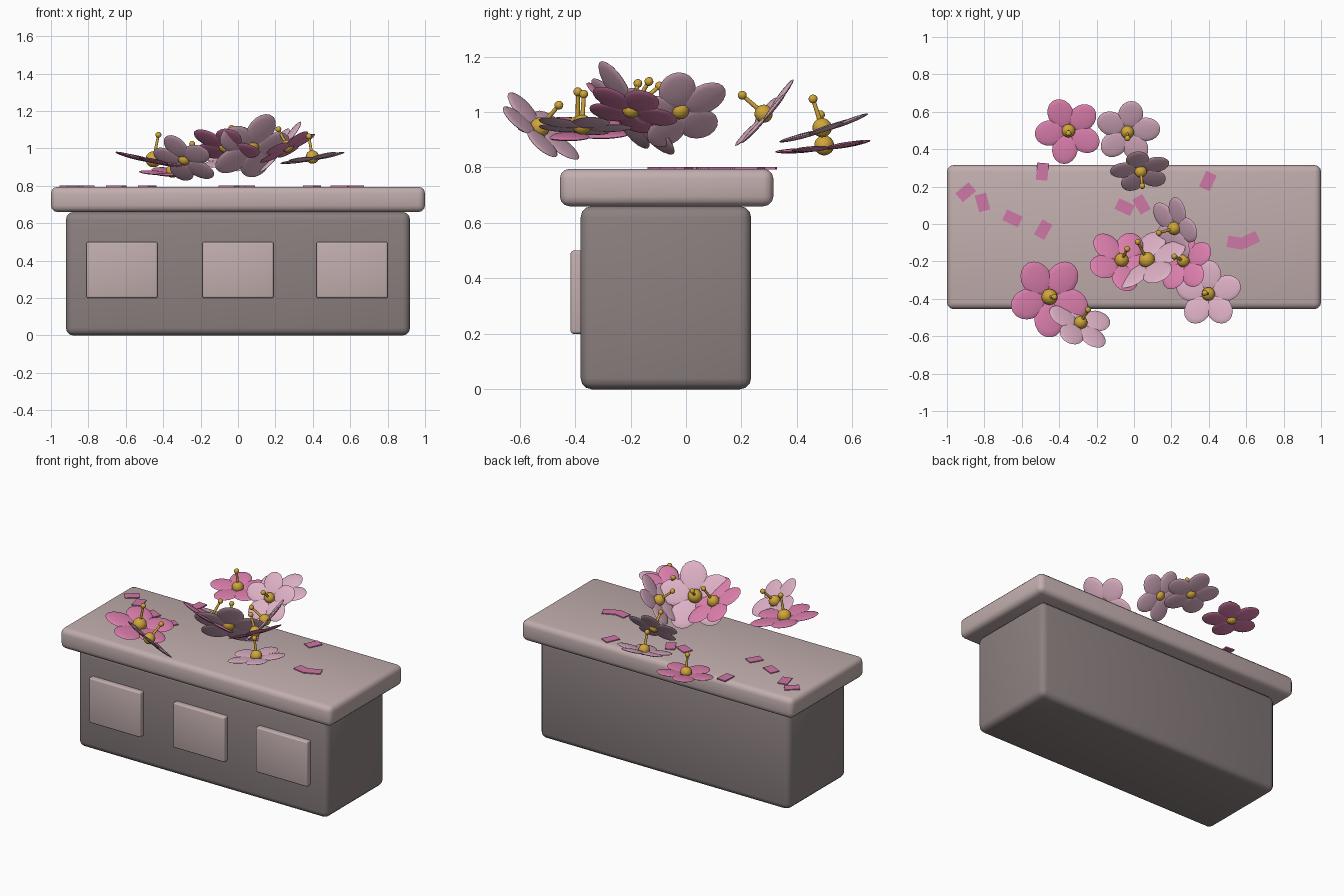
import bpy, bmesh, math
from mathutils import Vector, Matrix

if "Cube" in bpy.data.objects:
    bpy.data.objects.remove(bpy.data.objects["Cube"])


def mat(name, rgb):
    m = bpy.data.materials.new(name)
    lin = [((c / 255 + 0.055) / 1.055) ** 2.4 for c in rgb]
    m.diffuse_color = (*lin, 1)
    m.use_nodes = True
    m.node_tree.nodes["Principled BSDF"].inputs["Base Color"].default_value = m.diffuse_color
    return m


STONE = mat("light_stone", (194, 174, 174))
BODY = mat("dark_stone", (140, 128, 128))
PINK = mat("pink_petal", (222, 128, 174))
PALE = mat("pale_petal", (222, 177, 198))
GOLD = mat("gold", (208, 166, 58))
SCATTER = mat("scattered_petal", (207, 120, 166))


def finish(name, bm, material):
    me = bpy.data.meshes.new(name)
    bm.to_mesh(me)
    bm.free()
    me.materials.append(material)
    ob = bpy.data.objects.new(name, me)
    bpy.context.collection.objects.link(ob)
    bpy.context.view_layer.objects.active = ob
    bpy.ops.object.select_all(action='DESELECT')
    ob.select_set(True)
    bpy.ops.object.shade_smooth_by_angle(angle=math.radians(40))
    return ob


def box(name, lo, hi, material, bevel=0.0, rot=0.0):
    lo, hi = Vector(lo), Vector(hi)
    bm = bmesh.new()
    bmesh.ops.create_cube(bm, size=1, matrix=Matrix.Translation((lo + hi) / 2)
                          @ Matrix.Rotation(rot, 4, 'Z') @ Matrix.Diagonal((*(hi - lo), 1)))
    if bevel:
        bmesh.ops.bevel(bm, geom=bm.edges[:], offset=bevel, segments=3,
                        profile=0.5, affect='EDGES')
    return finish(name, bm, material)


# Counter body, overhanging top slab and three front panels
box("counter_body", (-0.92, -0.38, 0), (0.92, 0.235, 0.66), BODY, 0.04)
box("top_slab", (-1, -0.455, 0.66), (1, 0.315, 0.795), STONE, 0.035)
for i, x in enumerate((-0.62, 0, 0.61)):
    box(f"front_panel_{i + 1}", (x - 0.19, -0.416, 0.2), (x + 0.19, -0.37, 0.5), STONE, 0.01)

# Loose petals lying on the slab: x, y, angle in degrees
for i, (x, y, a) in enumerate([
        (-0.49, 0.28, 85), (-0.90, 0.17, 40), (-0.81, 0.115, 105), (-0.65, 0.03, -25),
        (-0.485, -0.03, 60), (-0.05, 0.09, -25), (0.04, 0.105, -60), (0.395, 0.23, 65),
        (0.545, -0.10, -10), (0.62, -0.085, 25)]):
    box(f"loose_petal_{i + 1}", (x - 0.046, y - 0.031, 0.793), (x + 0.046, y + 0.031, 0.801),
        SCATTER, rot=math.radians(a))


def flower(name, pos, normal, r, phase, material):
    turn = Vector((0, 0, 1)).rotation_difference(Vector(normal).normalized())
    base = Matrix.Translation(pos) @ turn.to_matrix().to_4x4()
    # five flattened petals
    bm = bmesh.new()
    for k in range(5):
        m = (base @ Matrix.Rotation(math.radians(phase + 72 * k), 4, 'Z')
             @ Matrix.Rotation(math.radians(-4), 4, 'Y')
             @ Matrix.Translation((0.56 * r, 0, 0))
             @ Matrix.Diagonal((0.45 * r, 0.38 * r, 0.05 * r, 1)))
        bmesh.ops.create_uvsphere(bm, u_segments=18, v_segments=8, radius=1, matrix=m)
    finish(name + "_petals", bm, material)
    # golden centre with one stamen
    bm = bmesh.new()
    c = 0.2 * r
    bmesh.ops.create_uvsphere(bm, u_segments=16, v_segments=10, radius=c,
                              matrix=base @ Matrix.Translation((0, 0, 0.08 * r)))
    h = 0.7 * r
    bmesh.ops.create_cone(bm, cap_ends=True, segments=10, radius1=0.009, radius2=0.007, depth=h,
                          matrix=base @ Matrix.Translation((0, 0, h / 2)))
    bmesh.ops.create_uvsphere(bm, u_segments=12, v_segments=8, radius=0.016,
                              matrix=base @ Matrix.Translation((0, 0, h)))
    finish(name + "_centre", bm, GOLD)


# Blossoms: position, facing, radius, petal phase, colour
for i, f in enumerate([
        ((-0.35, 0.50, 0.865), (0, -0.12, 1), 0.18, 43, PINK),
        ((-0.035, 0.495, 0.93), (0, -0.3, 0.95), 0.175, 8, PALE),
        ((0.035, 0.29, 0.985), (0.08, -0.75, 0.65), 0.165, 30, PALE),
        ((-0.455, -0.39, 0.925), (0.2, 0.0, 1), 0.215, 54, PINK),
        ((-0.29, -0.535, 0.935), (0.35, 0.6, 0.7), 0.18, 90, PALE),
        ((-0.07, -0.20, 1.0), (0.26, 0.5, 0.83), 0.19, 60, PINK),
        ((0.075, -0.205, 1.0), (-0.35, 0.7, 0.6), 0.22, 90, PALE),
        ((0.40, -0.375, 0.94), (-0.17, 0.05, 1), 0.18, 90, PALE),
        ((0.225, -0.02, 1.0), (-0.72, -0.22, 0.63), 0.18, 0, PALE),
        ((0.27, -0.20, 1.0), (-0.45, 0.22, 0.85), 0.17, 20, PINK)]):
    flower(f"blossom_{i + 1}", *f)
